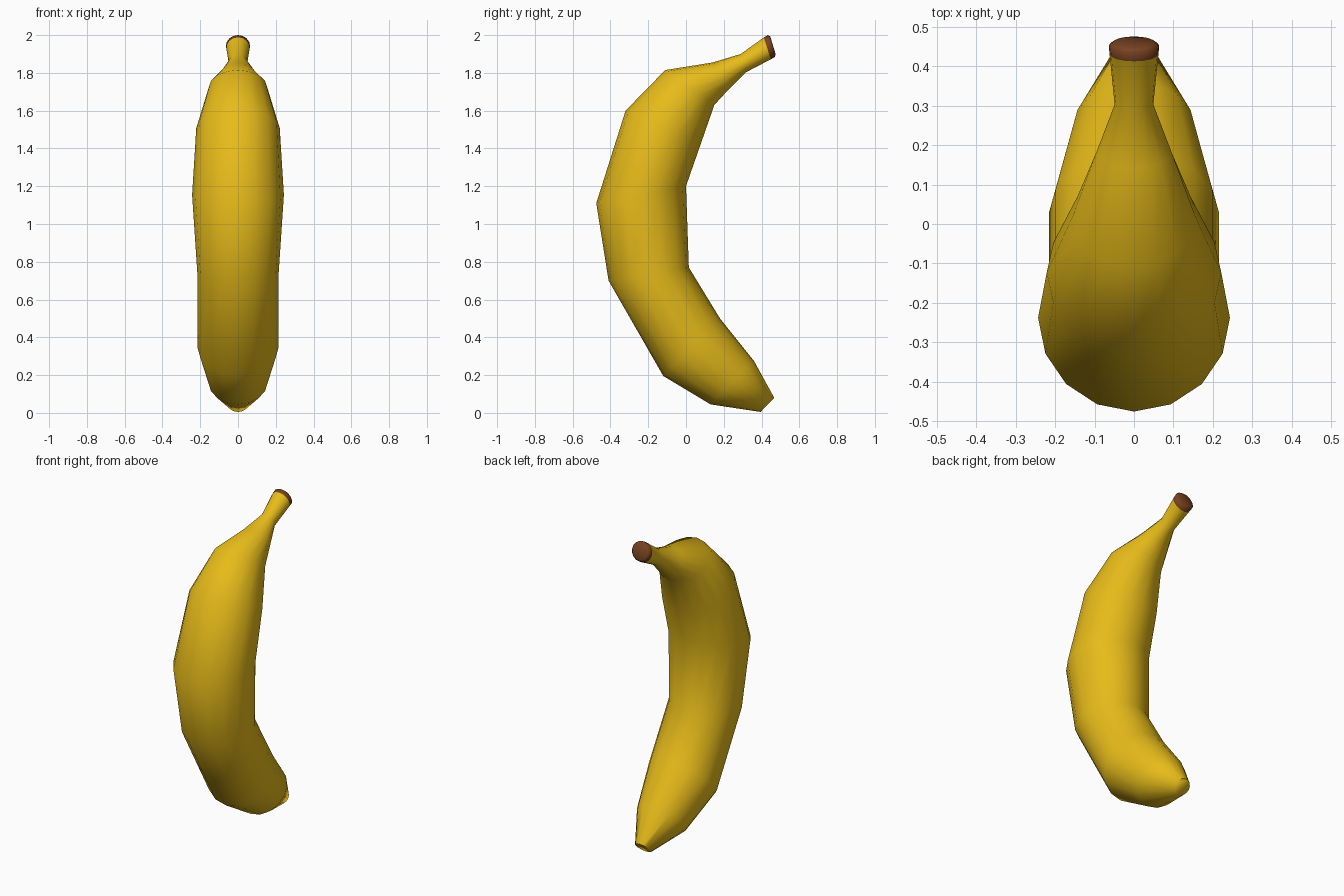
import bpy, bmesh, math
from mathutils import Vector

if "Cube" in bpy.data.objects:
    bpy.data.objects.remove(bpy.data.objects["Cube"])

SIDES = 16


def material(name, color):
    mat = bpy.data.materials.new(name)
    mat.diffuse_color = (*color, 1)
    mat.use_nodes = True
    mat.node_tree.nodes["Principled BSDF"].inputs["Base Color"].default_value = mat.diffuse_color
    return mat


def loft(name, rings, mat, cap_start, cap_end, angle):
    """Skin elliptical rings given as (outer y, outer z, inner y, inner z, half width)."""
    bm = bmesh.new()
    loops = []
    for oy, oz, iy, iz, w in rings:
        outer, inner = Vector((0, oy, oz)), Vector((0, iy, iz))
        mid, half = (outer + inner) / 2, (outer - inner) / 2
        loop = []
        for i in range(SIDES):
            a = 2 * math.pi * i / SIDES
            loop.append(bm.verts.new(mid + half * math.cos(a) + Vector((w * math.sin(a), 0, 0))))
        loops.append(loop)
    for a, b in zip(loops, loops[1:]):
        for i in range(SIDES):
            j = (i + 1) % SIDES
            bm.faces.new((a[i], a[j], b[j], b[i]))
    if cap_start:
        bm.faces.new(loops[0])
    if cap_end:
        bm.faces.new(loops[-1])
    bmesh.ops.recalc_face_normals(bm, faces=bm.faces)
    # Keep normals pointing outward on the open shells
    bm.faces.ensure_lookup_table()
    f = bm.faces[0]
    centre = sum((v.co for v in loops[0] + loops[1]), Vector()) / (2 * SIDES)
    if f.normal.dot(f.calc_center_median() - centre) < 0:
        bmesh.ops.reverse_faces(bm, faces=bm.faces)
    mesh = bpy.data.meshes.new(name)
    bm.to_mesh(mesh)
    bm.free()
    obj = bpy.data.objects.new(name, mesh)
    bpy.context.collection.objects.link(obj)
    mesh.materials.append(mat)
    bpy.ops.object.select_all(action='DESELECT')
    obj.select_set(True)
    bpy.context.view_layer.objects.active = obj
    bpy.ops.object.shade_smooth_by_angle(angle=math.radians(angle))
    return obj


yellow = material("peel_yellow", (0.80, 0.50, 0.01))
brown = material("stem_brown", (0.19, 0.055, 0.015))

# Curved peel, from the blossom end up to the stem
peel = [
    (0.395, 0.005, 0.467, 0.080, 0.052),
    (0.130, 0.045, 0.360, 0.275, 0.155),
    (-0.120, 0.195, 0.180, 0.500, 0.215),
    (-0.410, 0.700, 0.015, 0.770, 0.215),
    (-0.475, 1.110, 0.000, 1.200, 0.243),
    (-0.320, 1.600, 0.075, 1.415, 0.221),
    (-0.110, 1.815, 0.150, 1.630, 0.155),
    (0.140, 1.855, 0.225, 1.712, 0.095),
    (0.290, 1.900, 0.315, 1.802, 0.049),
    (0.412, 1.988, 0.449, 1.872, 0.062),
]
loft("peel", peel, yellow, True, False, 70)

# Brown cut end of the stem with a rounded rim
stem_end = [
    peel[-1],
    (0.434, 2.000, 0.470, 1.884, 0.064),
    (0.446, 1.993, 0.475, 1.898, 0.052),
]
loft("stem_end", stem_end, brown, False, True, 70)
